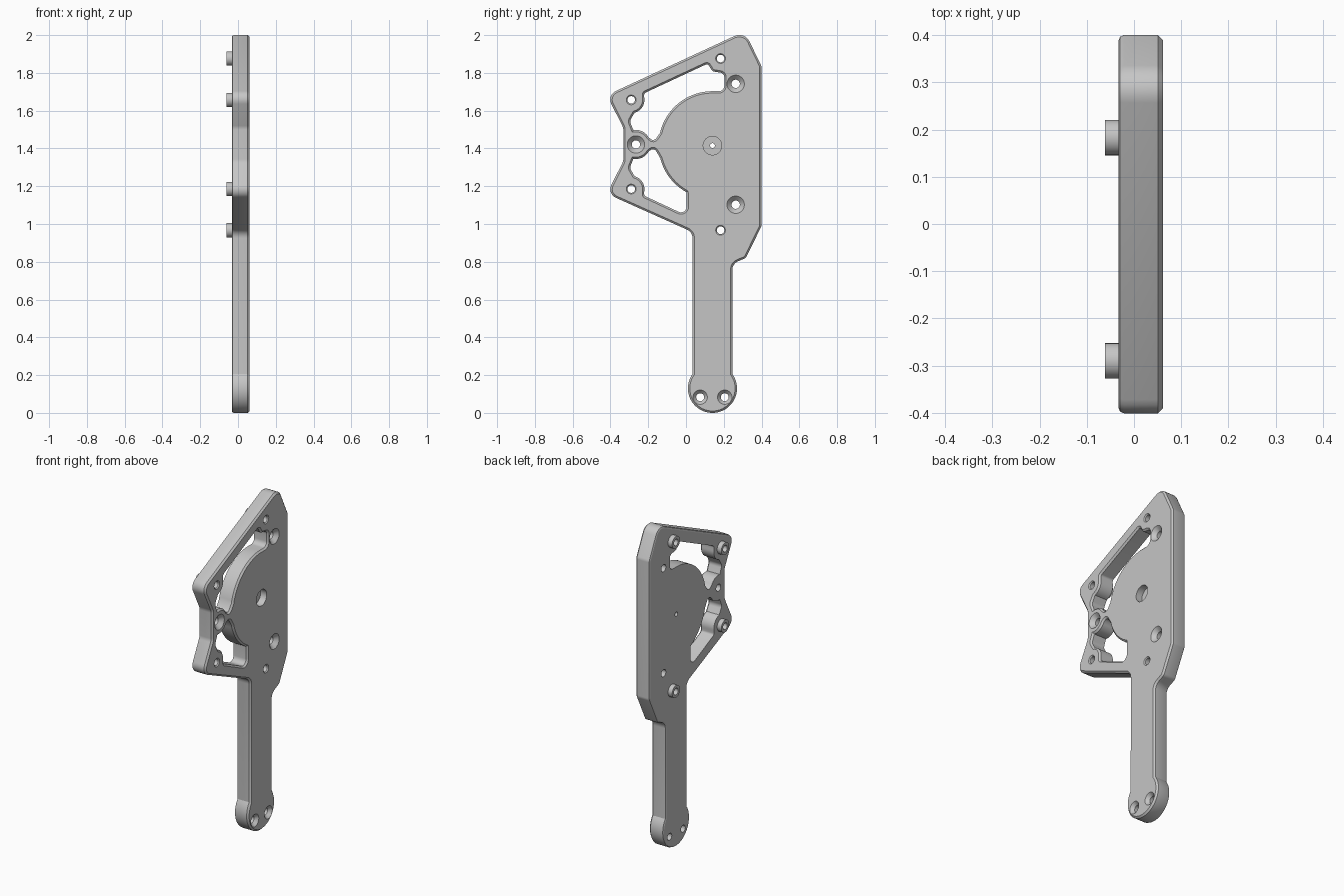
import bpy, bmesh, math
from mathutils import Vector

if "Cube" in bpy.data.objects:
    bpy.data.objects.remove(bpy.data.objects["Cube"])

BACK, FRONT, BOSS_END = -0.033, 0.061, -0.061
MID = 1.421                       # height of the head's symmetry line

grey = bpy.data.materials.new("machined_grey")
grey.use_nodes = True
grey.diffuse_color = (0.56, 0.56, 0.56, 1)
grey.node_tree.nodes["Principled BSDF"].inputs["Base Color"].default_value = grey.diffuse_color


def arc(cy, cz, r, a0, a1, n=10):
    """Points on an arc, as corners without rounding."""
    angles = [math.radians(a0 + (a1 - a0) * i / n) for i in range(n + 1)]
    return [(cy + r * math.cos(a), cz + r * math.sin(a), 0) for a in angles]


def circle(cy, cz, r, n=32):
    return [Vector(p[:2]) for p in arc(cy, cz, r, 0, 360, n)[:-1]]


def rounded(corners, n=6):
    """Turn (y, z, radius) corners into a filleted loop."""
    loop = []
    for i, (y, z, r) in enumerate(corners):
        p = Vector((y, z))
        if r == 0:
            loop.append(p)
            continue
        u = (Vector(corners[i - 1][:2]) - p).normalized()
        v = (Vector(corners[(i + 1) % len(corners)][:2]) - p).normalized()
        half = u.angle(v) / 2
        centre = p + (u + v).normalized() * r / math.sin(half)
        a = p + u * r / math.tan(half) - centre
        b = p + v * r / math.tan(half) - centre
        sweep = math.pi - 2 * half
        for k in range(n + 1):
            t = k / n
            loop.append(centre + (a * math.sin((1 - t) * sweep)
                                  + b * math.sin(t * sweep)) / math.sin(sweep))
    return loop


def grow(loop, d):
    """Offset a counter-clockwise loop outwards by d."""
    out = []
    for i, p in enumerate(loop):
        e = (p - loop[i - 1]).normalized()
        f = (loop[(i + 1) % len(loop)] - p).normalized()
        m = Vector((e.y + f.y, -e.x - f.x))
        out.append(p + m * d * 2 / max(m.length_squared, 0.5))
    return out


def solid(name, walls):
    """Walls are (loop, [(x, offset), ...]); both ends get capped."""
    bm = bmesh.new()
    ends = ([], [])
    for loop, profile in walls:
        rings = [[bm.verts.new((x, p.x, p.y)) for p in grow(loop, d)] for x, d in profile]
        n = len(loop)
        for a, b in zip(rings, rings[1:]):
            for i in range(n):
                j = (i + 1) % n
                bm.faces.new((a[i], a[j], b[j], b[i]))
        for ring, edges in zip((rings[0], rings[-1]), ends):
            edges += [bm.edges.get((ring[i - 1], ring[i])) for i in range(n)]
    for edges, side in zip(ends, (-1, 1)):
        bmesh.ops.triangle_fill(bm, edges=edges, use_beauty=True, normal=(side, 0, 0))
    bmesh.ops.recalc_face_normals(bm, faces=bm.faces)
    mesh = bpy.data.meshes.new(name)
    bm.to_mesh(mesh)
    bm.free()
    mesh.materials.append(grey)
    obj = bpy.data.objects.new(name, mesh)
    bpy.context.collection.objects.link(obj)
    bpy.ops.object.select_all(action='DESELECT')
    obj.select_set(True)
    bpy.context.view_layer.objects.active = obj
    bpy.ops.object.shade_smooth_by_angle(angle=math.radians(30))
    for face in mesh.polygons:    # keep the broad faces flat
        if abs(face.normal.x) > 0.99:
            face.use_smooth = False


# Outer silhouette: rounded foot, handle, angular head
outline = rounded(
    arc(0.14, 0.13, 0.13, 144, 396, 40)
    + [(0.245, 0.79, 0.05), (0.317, 0.82, 0.03), (0.4, 0.99, 0.04),
       (0.4, 1.835, 0.04), (0.31, 2.02, 0.06), (-0.419, 1.682, 0.05),
       (-0.332, 1.51, 0.05), (-0.332, 2 * MID - 1.51, 0.05),
       (-0.419, 2 * MID - 1.682, 0.05), (0.035, 0.957, 0.05)])

# Scalloped left side shared by both cutouts
scallop = ([(-0.222, 1.692, 0.015)] + arc(-0.29, 1.657, 0.07, 10, -75)
           + [(-0.298, 1.545, 0.03)] + arc(-0.265, MID, 0.077, 100, 30)
           + [(-0.17, 1.436, 0.02)])
upper = rounded(
    scallop + arc(0.14, 1.418, 0.285, 167, 92, 20)
    + [(0.203, 1.703, 0.03), (0.203, 1.798, 0.025), (0.14, 1.808, 0.025), (0.115, 1.849, 0.015)])
lower = rounded(
    [(y, 2 * MID - z, r) for y, z, r in reversed(scallop)]
    + [(0.005, 1.044, 0.03)] + arc(0.14, 1.418, 0.285, 241, 194, 14))

# Edge treatments through the thickness
edge = [(BACK, -0.012), (BACK + 0.0035, -0.0035), (BACK + 0.012, 0),
        (FRONT - 0.01, 0), (FRONT, -0.01)]
window = [(BACK, 0), (FRONT - 0.01, 0), (FRONT, 0.01)]
countersink = [(BACK, 0), (FRONT - 0.024, 0), (FRONT, 0.024)]
foot_sink = [(BACK, 0), (FRONT - 0.02, 0), (FRONT, 0.017)]
counterbore = [(BACK, 0), (0.02, 0), (0.02, 0.036), (FRONT, 0.036)]
pin_edge = [(BACK, 0), (FRONT - 0.006, 0), (FRONT, 0.006)]

screws = [(0.263, 1.742), (0.263, 1.102), (-0.265, MID)]
foot_screws = [(0.075, 0.083), (0.205, 0.083)]
pins = [(0.183, 1.876), (-0.29, 1.657), (-0.29, 1.185), (0.183, 0.967)]

# Plate with all openings
solid("plate", [(outline, edge), (upper, window), (lower, window),
                (circle(0.14, 1.415, 0.013), counterbore)]
      + [(circle(y, z, 0.022), countersink) for y, z in screws]
      + [(circle(y, z, 0.021), foot_sink) for y, z in foot_screws]
      + [(circle(y, z, 0.02), pin_edge) for y, z in pins])

# Hollow standoff bosses on the back
for i, (y, z) in enumerate(pins):
    tube = [(BOSS_END, 0), (BACK, 0)]
    solid(f"boss_{i + 1}", [(circle(y, z, 0.0375), tube), (circle(y, z, 0.02), tube)])
